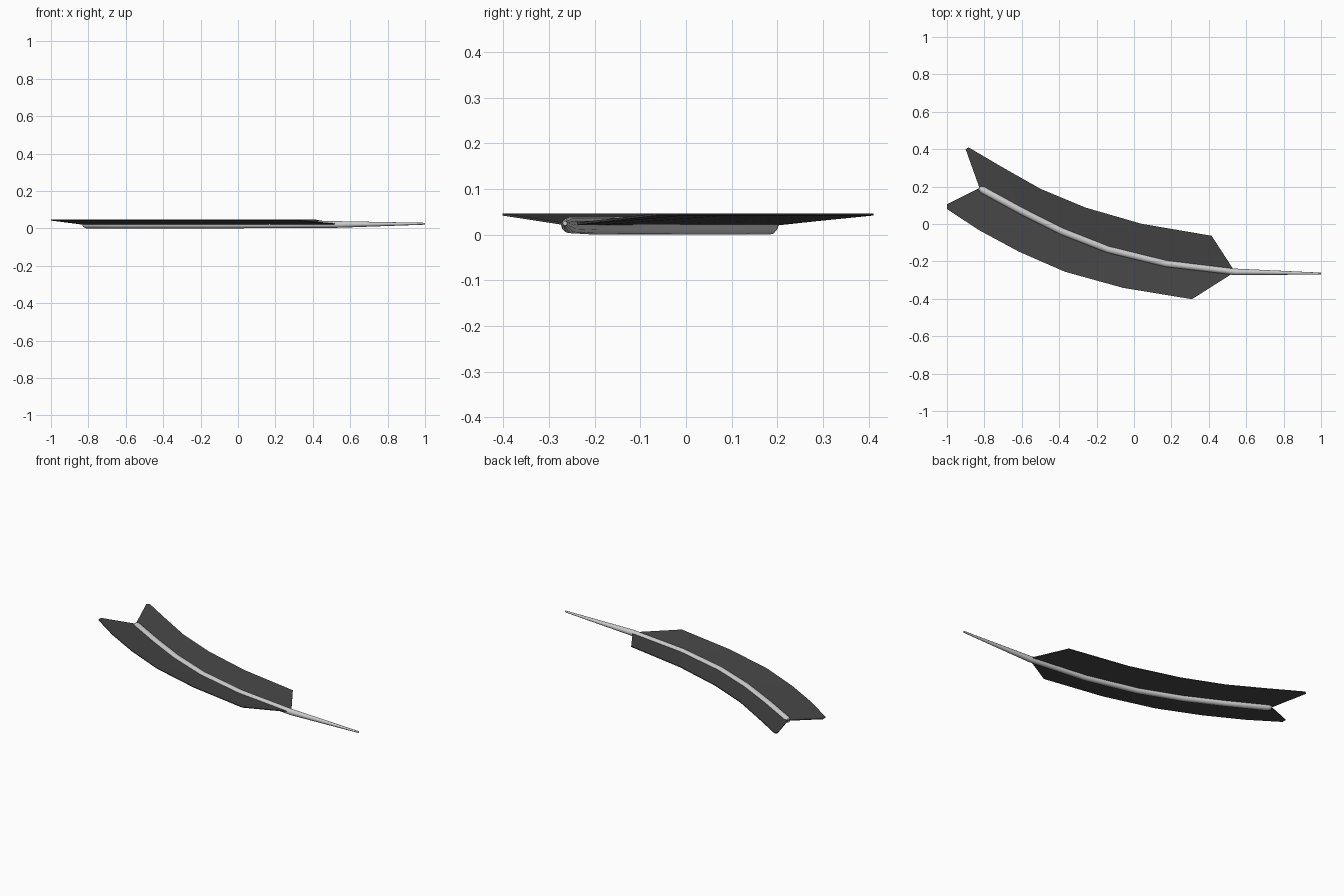
import bpy, bmesh, math
from mathutils import Vector

if "Cube" in bpy.data.objects:
    bpy.data.objects.remove(bpy.data.objects["Cube"])

# Curved centre line of the feather, butt to quill tip: x, y, z, radius
spine = [(-0.826, 0.192, .02, .012), (-0.81, 0.183, .02, .02), (-0.60, 0.068, .02, .02),
         (-0.385, -0.04, .02, .02), (-0.14, -0.136, .02, .0195),
         (0.17, -0.212, .02, .019), (0.54, -0.256, .021, .0175), (1.0, -0.265, .025, .005)]
# Outer edges of the two vanes, tail to quill
left_edge = [(-0.90, 0.40), (-0.885, 0.41), (-0.71, 0.307), (-0.50, 0.188), (-0.26, 0.088),
             (0.04, 0.001), (0.415, -0.063)]
right_edge = [(-1.0, 0.105), (-1.0, 0.08), (-0.83, -0.032), (-0.615, -0.148), (-0.37, -0.255),
              (-0.06, -0.341), (0.31, -0.402)]


def finish(name, bm):
    bmesh.ops.recalc_face_normals(bm, faces=bm.faces)
    me = bpy.data.meshes.new(name)
    bm.to_mesh(me)
    bm.free()
    ob = bpy.data.objects.new(name, me)
    bpy.context.collection.objects.link(ob)
    return ob


def shaft(name, pts, sides=12):
    bm = bmesh.new()
    rings = []
    for i, (x, y, z, r) in enumerate(pts):
        a, b = pts[max(i - 1, 0)], pts[min(i + 1, len(pts) - 1)]
        t = Vector((b[0] - a[0], b[1] - a[1], 0)).normalized()
        side = Vector((-t.y, t.x, 0))
        ring = []
        for k in range(sides):
            ang = math.tau * k / sides
            ring.append(bm.verts.new(Vector((x, y, z)) + side * r * math.cos(ang)
                                     + Vector((0, 0, r * math.sin(ang)))))
        rings.append(ring)
    for p, q in zip(rings, rings[1:]):
        for k in range(sides):
            n = (k + 1) % sides
            bm.faces.new((p[k], p[n], q[n], q[k]))
    bm.faces.new(rings[0])
    bm.faces.new(rings[-1])
    ob = finish(name, bm)
    for p in ob.data.polygons:
        p.use_smooth = len(p.vertices) == 4
    return ob


def vane(name, edge):
    # Thin sheet rising from the shaft to the outer edge
    bm = bmesh.new()
    h = 0.0025
    sections = []
    for (sx, sy, _, _), (ex, ey) in zip(spine, edge):
        sections.append([bm.verts.new(c) for c in (
            (sx, sy, .022 + h), (ex, ey, .0445 + h), (ex, ey, .0445 - h), (sx, sy, .022 - h))])
    for p, q in zip(sections, sections[1:]):
        for k in range(4):
            n = (k + 1) % 4
            bm.faces.new((p[k], p[n], q[n], q[k]))
    bm.faces.new(sections[0])
    bm.faces.new(sections[-1])
    ob = finish(name, bm)
    ob.data.materials.append(dark)
    return ob


dark = bpy.data.materials.new("dark_vane")
dark.diffuse_color = (0.06, 0.06, 0.06, 1)
dark.use_nodes = True
dark.node_tree.nodes["Principled BSDF"].inputs["Base Color"].default_value = dark.diffuse_color

# The vane's last section meets the quill at spine index 6
shaft("feather_shaft", spine)
vane("left_vane", left_edge)
vane("right_vane", right_edge)
